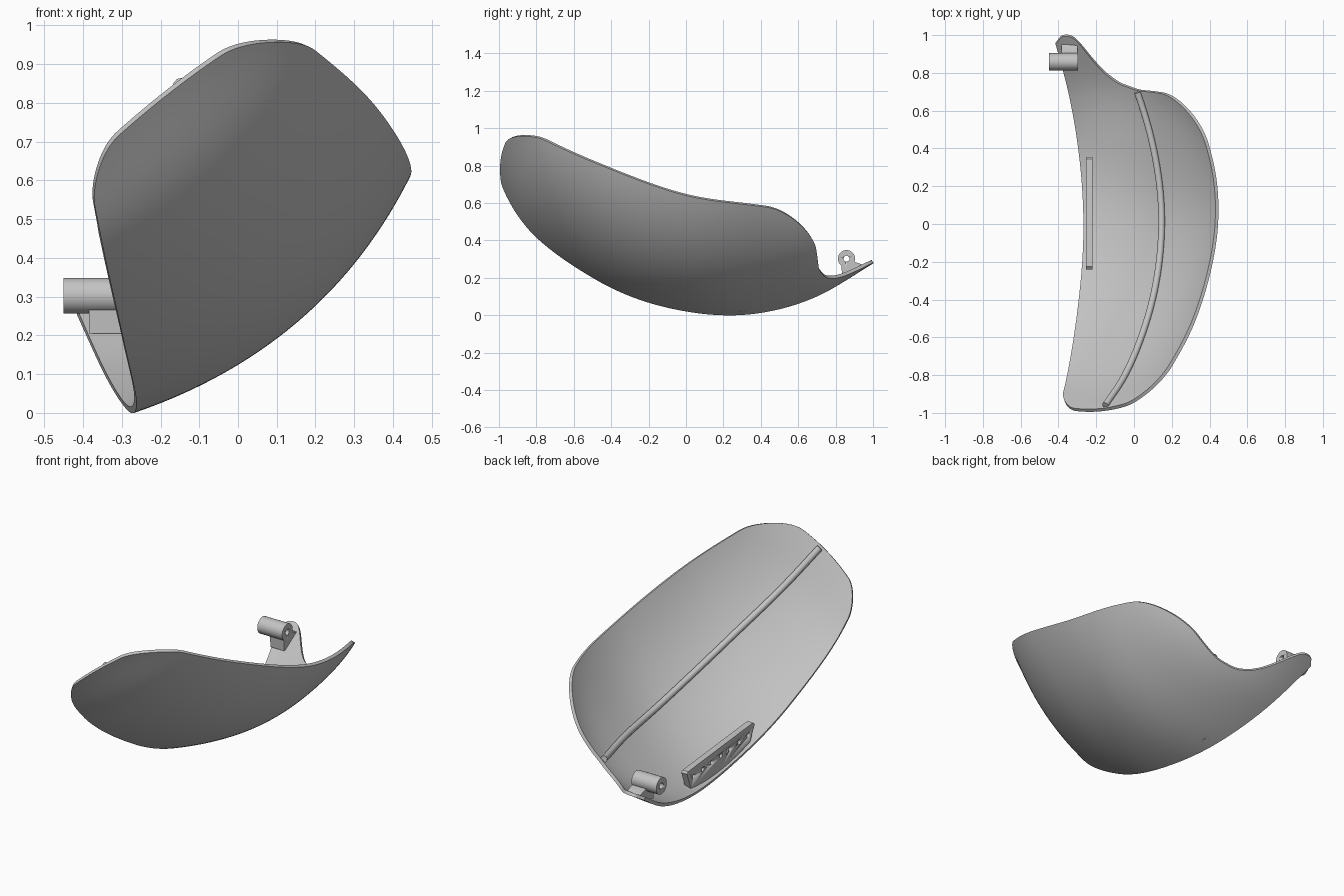
import bpy, bmesh, math
from mathutils import Vector

if "Cube" in bpy.data.objects:
    bpy.data.objects.remove(bpy.data.objects["Cube"])

# One plain grey for everything
grey = bpy.data.materials.new("light_grey")
grey.use_nodes = True
colour = (0.55, 0.55, 0.55, 1)
grey.diffuse_color = colour
grey.node_tree.nodes["Principled BSDF"].inputs["Base Color"].default_value = colour

# Three lengthwise rails, front to back, that guide the shell's outer skin
KNOTS = [-1.02, -.82, -.5, 0, .4, .7, 1]
LEFT_RAIL = [(-.39, -.975, .64), (-.352, -.83, .445), (-.298, -.5, .2), (-.262, 0, .02),
             (-.29, .4, .012), (-.345, .7, .1), (-.43, 1.015, .285)]
MID_RAIL = [(-.145, -.988, .85), (-.04, -.83, .675), (.088, -.51, .455), (.163, 0, .26),
            (.12, .4, .23), (.03, .71, .245), (-.1, 1, .34)]
RIGHT_RAIL = [(.1, -.905, 1.01), (.2, -.755, .935), (.33, -.5, .82), (.445, 0, .64),
              (.41, .37, .585), (.3, .66, .55), (.1, .95, .52)]

# Where the skin ends at the back, by position across: tab, scoop, then far edge
BACK_TRIM = [(0, .935), (.03, .98), (.07, .99), (.14, .985), (.165, .96), (.2, .9),
             (.27, .8), (.36, .735), (.5, .7), (1, .7)]
THICK = 0.018


def along(rail, t):
    """Smooth spline through the points of a rail."""
    p = [Vector(c) for c in rail]
    last = len(p) - 1
    slope = [(b - a) / (v - u) for a, b, u, v in zip(p, p[1:], KNOTS, KNOTS[1:])]

    def tangent(k):
        if k in (0, last):
            return slope[min(k, last - 1)]
        w0, w1 = KNOTS[k] - KNOTS[k - 1], KNOTS[k + 1] - KNOTS[k]
        return (slope[k - 1] * w1 + slope[k] * w0) / (w0 + w1)

    i = max([k for k in range(last) if KNOTS[k] <= t], default=0)
    h = KNOTS[i + 1] - KNOTS[i]
    f = (t - KNOTS[i]) / h
    m0, m1 = tangent(i) * h, tangent(i + 1) * h
    d = p[i + 1] - p[i]
    return p[i] + f * (m0 + f * (3 * d - 2 * m0 - m1 + f * (m0 + m1 - 2 * d)))


def skin(t, v):
    """Point on the outer skin: a parabola across the three rails."""
    return (along(LEFT_RAIL, t) * (1 - v) * (1 - 2 * v)
            + along(MID_RAIL, t) * 4 * v * (1 - v)
            + along(RIGHT_RAIL, t) * v * (2 * v - 1))


def inward(t, v):
    e = 0.01
    du = skin(t + e, v) - skin(t - e, v)
    dv = skin(t, v + e) - skin(t, v - e)
    return dv.cross(du).normalized()


def corner(d, depth, width):
    """Elliptical rounding at distance d from a side edge."""
    s = max(0, 1 - d / width)
    return depth * (1 - math.sqrt(1 - s * s))


def lookup(table, v):
    v = min(max(v, 0), 1)
    for (a, p), (b, q) in zip(table, table[1:]):
        if v <= b:
            return p + (q - p) * (v - a) / (b - a)


def front_end(v):
    return KNOTS[0] + corner(v, .11, .17) + corner(1 - v, .2, .3)


def back_end(v):
    soft = sum(lookup(BACK_TRIM, v + d) for d in (-.03, -.015, 0, .015, .03)) / 5
    return soft - corner(1 - v, .24, .3)


def select(obj):
    bpy.ops.object.select_all(action='DESELECT')
    obj.select_set(True)
    bpy.context.view_layer.objects.active = obj


def finish(name, bm, angle=35):
    mesh = bpy.data.meshes.new(name)
    bm.to_mesh(mesh)
    bm.free()
    obj = bpy.data.objects.new(name, mesh)
    bpy.context.collection.objects.link(obj)
    mesh.materials.append(grey)
    select(obj)
    bpy.ops.object.shade_smooth_by_angle(angle=math.radians(angle))
    return obj


def prism(name, outline, x0, x1):
    """Extrude a (y, z) outline along x."""
    bm = bmesh.new()
    face = bm.faces.new([bm.verts.new((x0, y, z)) for y, z in outline])
    out = bmesh.ops.extrude_face_region(bm, geom=[face])["geom"]
    moved = [g for g in out if isinstance(g, bmesh.types.BMVert)]
    bmesh.ops.translate(bm, verts=moved, vec=(x1 - x0, 0, 0))
    bmesh.ops.recalc_face_normals(bm, faces=bm.faces)
    return finish(name, bm)


def rod(name, x0, x1, y, z, radius, sides=32):
    """Cylinder lying along x."""
    ring = [(y + radius * math.cos(k * math.tau / sides),
             z + radius * math.sin(k * math.tau / sides)) for k in range(sides)]
    return prism(name, ring, x0, x1)


def drill(obj, cutter):
    cut = obj.modifiers.new("hole", 'BOOLEAN')
    cut.operation = 'DIFFERENCE'
    cut.solver = 'EXACT'
    cut.object = cutter
    select(obj)
    bpy.ops.object.modifier_apply(modifier=cut.name)
    bpy.data.objects.remove(cutter)


# Curved shell
ROWS, COLS = 70, 72
bm = bmesh.new()
grid = []
for j in range(COLS + 1):
    v = (1 - math.cos(math.pi * j / COLS)) / 2
    t0, t1 = front_end(v), back_end(v)
    grid.append([bm.verts.new(skin(t0 + (t1 - t0) * i / ROWS, v)) for i in range(ROWS + 1)])
for a, b in zip(grid, grid[1:]):
    for i in range(ROWS):
        bm.faces.new((a[i], a[i + 1], b[i + 1], b[i]))
shell = finish("shell", bm)
solid = shell.modifiers.new("thickness", 'SOLIDIFY')
solid.thickness = THICK
solid.offset = -1
select(shell)
bpy.ops.object.modifier_apply(modifier=solid.name)
bpy.ops.object.shade_smooth_by_angle(angle=math.radians(35))

# Round rib running the length of the inside
curve = bpy.data.curves.new("rib", 'CURVE')
curve.dimensions = '3D'
curve.bevel_depth = 0.018
curve.bevel_resolution = 3
curve.use_fill_caps = True
path = curve.splines.new('POLY')
steps = 50
path.points.add(steps)
for k, point in enumerate(path.points):
    t = -1.01 + 1.705 * k / steps
    point.co = (*(skin(t, .5) + inward(t, .5) * (THICK + .008)), 1)
curve.materials.append(grey)
rib = bpy.data.objects.new("rib", curve)
bpy.context.collection.objects.link(rib)
select(rib)
bpy.ops.object.convert(target='MESH')
bpy.ops.object.shade_smooth_by_angle(angle=math.radians(50))

# Perforated strip standing on the inside of the left edge
Y0, Y1, Z0, Z1 = -.24, .355, .188, .133


def strip_top(y):
    return Z0 + (Z1 - Z0) * (y - Y0) / (Y1 - Y0)


foot = [skin(-.25 + .62 * k / 12, .03) for k in range(13)]
foot = [(p.y, p.z + .01) for p in foot if Y0 < p.y < Y1]
strip = prism("hole_strip", [(Y0, strip_top(Y0) - .012), (Y0 + .015, strip_top(Y0)),
                             (Y1 - .01, strip_top(Y1)), (Y1, strip_top(Y1) - .01)]
              + foot[::-1], -.255, -.22)
for k in range(7):
    y = .057 + (k - 3) * .08
    drill(strip, rod("strip_cutter", -.3, -.18, y, strip_top(y) - .048, .012, 16))

# Pivot tube on its post at the back tab
tube = rod("pivot_tube", -.45, -.297, .858, .302, .046)
drill(tube, rod("tube_cutter", -.5, -.25, .858, .302, .016, 24))
prism("pivot_post", [(.83, .28), (.835, .205), (.89, .225), (.95, .268), (.9, .285)],
      -.385, -.3)
